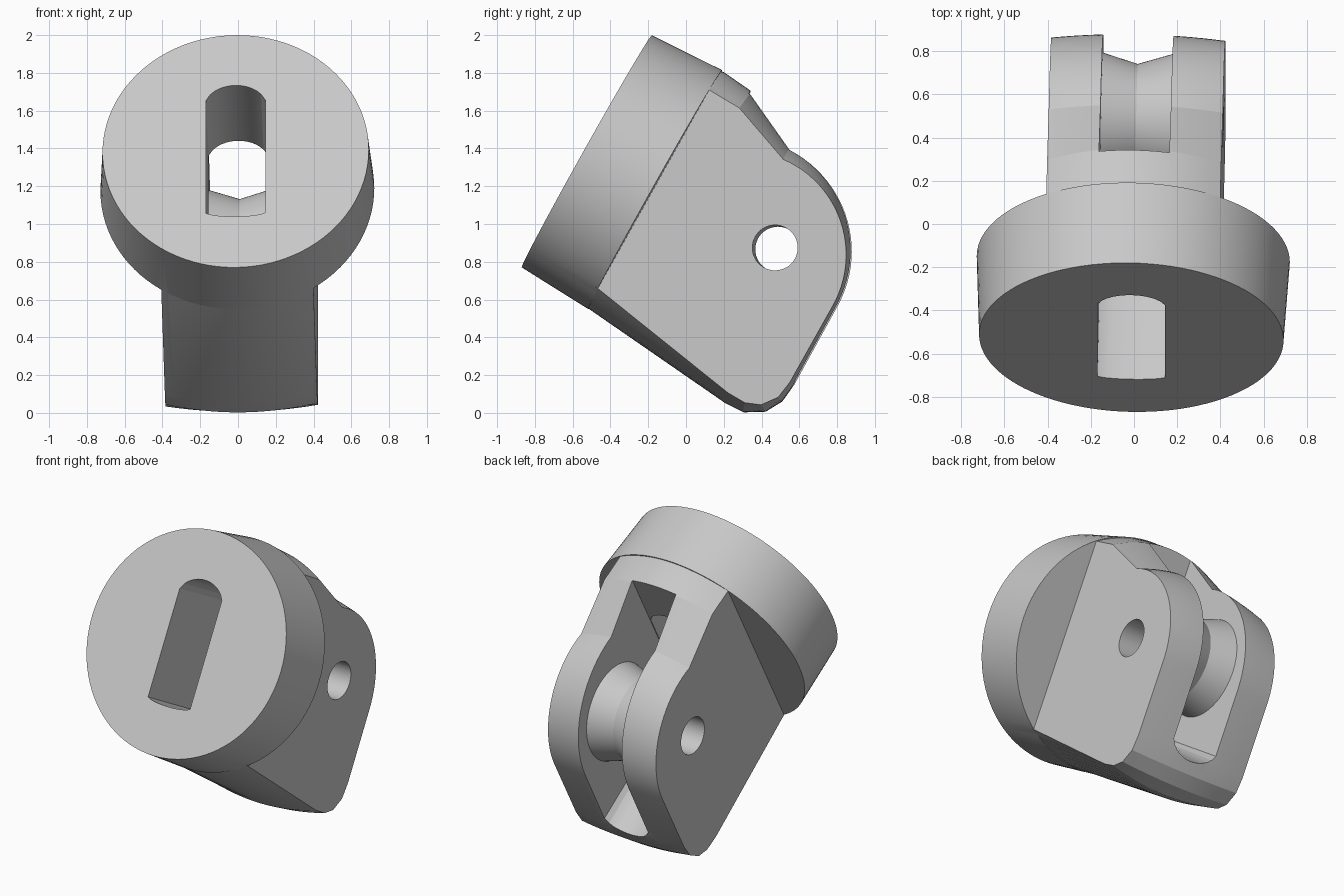
import bpy, bmesh, math
from mathutils import Matrix, Vector

cube = bpy.data.objects.get("Cube")
if cube:
    bpy.data.objects.remove(cube)

grey = bpy.data.materials.new("light_grey")
grey.use_nodes = True
grey.diffuse_color = (0.58, 0.58, 0.58, 1)
grey.node_tree.nodes["Principled BSDF"].inputs["Base Color"].default_value = grey.diffuse_color

# Tilted part frame: x across, depth behind the front face, height along the face
depth_dir = Vector((0, 0.872, -0.489))
height_dir = Vector((0, 0.489, 0.872))
yaw = 0.022
across = (Vector((1, 0, 0)) - yaw * depth_dir).normalized()
back = (depth_dir + yaw * Vector((1, 0, 0))).normalized()
frame = Matrix((across, back, height_dir)).transposed().to_4x4()
frame.translation = (-0.0125, -0.525, 1.385)
PIN = (1.128, 0.042)


def loft(name, rings):
    """Closed skin through rings of (across, depth, height) points."""
    bm = bmesh.new()
    loops = [[bm.verts.new(frame @ Vector(p)) for p in ring] for ring in rings]
    n = len(loops[0])
    for lo, hi in zip(loops, loops[1:]):
        for i in range(n):
            j = (i + 1) % n
            bm.faces.new((lo[i], lo[j], hi[j], hi[i]))
    bm.faces.new(loops[0])
    bm.faces.new(loops[-1])
    bmesh.ops.recalc_face_normals(bm, faces=bm.faces)
    mesh = bpy.data.meshes.new(name)
    bm.to_mesh(mesh)
    bm.free()
    mesh.materials.append(grey)
    ob = bpy.data.objects.new(name, mesh)
    bpy.context.collection.objects.link(ob)
    return ob


def circle(r, axis, offset, centre=(0, 0), n=96):
    """Ring around the depth axis or around the across axis."""
    pts = []
    for i in range(n):
        t = math.tau * i / n
        c, s = r * math.cos(t) + centre[0], r * math.sin(t) + centre[1]
        pts.append((c, offset, s) if axis == "depth" else (offset, c, s))
    return pts


def combine(target, other, operation):
    mod = target.modifiers.new("combine", "BOOLEAN")
    mod.operation = operation
    mod.solver = "EXACT"
    mod.object = other
    bpy.context.view_layer.objects.active = target
    bpy.ops.object.modifier_apply(modifier=mod.name)
    bpy.data.objects.remove(other)


def slot_ring(depth, half, top, top_crown, bottom, bottom_crown, n=14):
    """Slot outline with crowned ends."""
    ring = []
    for i in range(n + 1):
        t = -1 + 2 * i / n
        ring.append((half * t, depth, bottom + bottom_crown * (1 - math.sqrt(1 - 0.9 * t * t)) / 0.684))
    for i in range(n + 1):
        t = 1 - 2 * i / n
        ring.append((half * t, depth, top - top_crown * (1 - math.sqrt(1 - 0.9 * t * t)) / 0.684))
    return ring


# Round head, slightly flared toward the back
housing = loft("pulley_housing", [circle(0.705, "depth", 0), circle(0.725, "depth", 0.415)])

# Fork body: side outline on the middle plane and on the flat cheeks
middle = [(0.3, -0.700), (0.42, -0.723), (1.294, -0.805), (1.40, -0.80),
          (1.50, -0.74), (1.55, -0.65), (1.562, -0.54)]
cheek = [(0.3, -0.585), (0.414, -0.605), (1.287, -0.75), (1.39, -0.752),
         (1.47, -0.72), (1.53, -0.64), (1.545, -0.54)]
STEPS = 24
for i in range(STEPS + 1):
    t = i / STEPS
    angle = math.radians(96.5 * t)
    for outline, r in ((middle, 0.558 + 0.069 * t ** 1.5), (cheek, 0.545 + 0.01 * t)):
        outline.append((1.0 + r * math.cos(angle), -0.08 + r * math.sin(angle)))
middle += [(0.609, 0.703), (0.43, 0.72), (0.3, 0.700)]
cheek += [(0.601, 0.595), (0.414, 0.600), (0.3, 0.585)]

HALF_WIDTH = 0.403
rings = []
for i in range(17):
    t = -1 + i / 8
    rings.append([(HALF_WIDTH * t, m[0] + (c[0] - m[0]) * t * t, m[1] + (c[1] - m[1]) * t * t)
                  for m, c in zip(middle, cheek)])
combine(housing, loft("fork_body", rings), "UNION")

# Slot through the head and the open pocket between the cheeks
head_slot = loft("head_slot_cutter", [
    slot_ring(-0.2, 0.157, 0.40, 0.09, -0.396, 0.022),
    slot_ring(0.68, 0.157, 0.40, 0.09, -0.396, 0.022)])
combine(housing, head_slot, "DIFFERENCE")
pocket = loft("pocket_cutter", [
    slot_ring(0.60, 0.163, 1.0, 0, -0.42, 0.04),
    slot_ring(1.80, 0.163, 1.0, 0, -0.61, 0.10)])
combine(housing, pocket, "DIFFERENCE")

# Pulley wheel with a V groove
wheel = loft("pulley_wheel", [circle(r, "across", x, PIN)
                              for x, r in ((-0.165, 0.312), (0, 0.262), (0.165, 0.312))])

# Pin hole through cheeks and wheel
for part in (housing, wheel):
    hole = loft("pin_hole_cutter", [circle(0.12, "across", x, PIN, 48) for x in (-0.7, 0.7)])
    combine(part, hole, "DIFFERENCE")

for part in (housing, wheel):
    bpy.ops.object.select_all(action="DESELECT")
    part.select_set(True)
    bpy.context.view_layer.objects.active = part
    bpy.ops.object.shade_smooth_by_angle(angle=math.radians(14))
